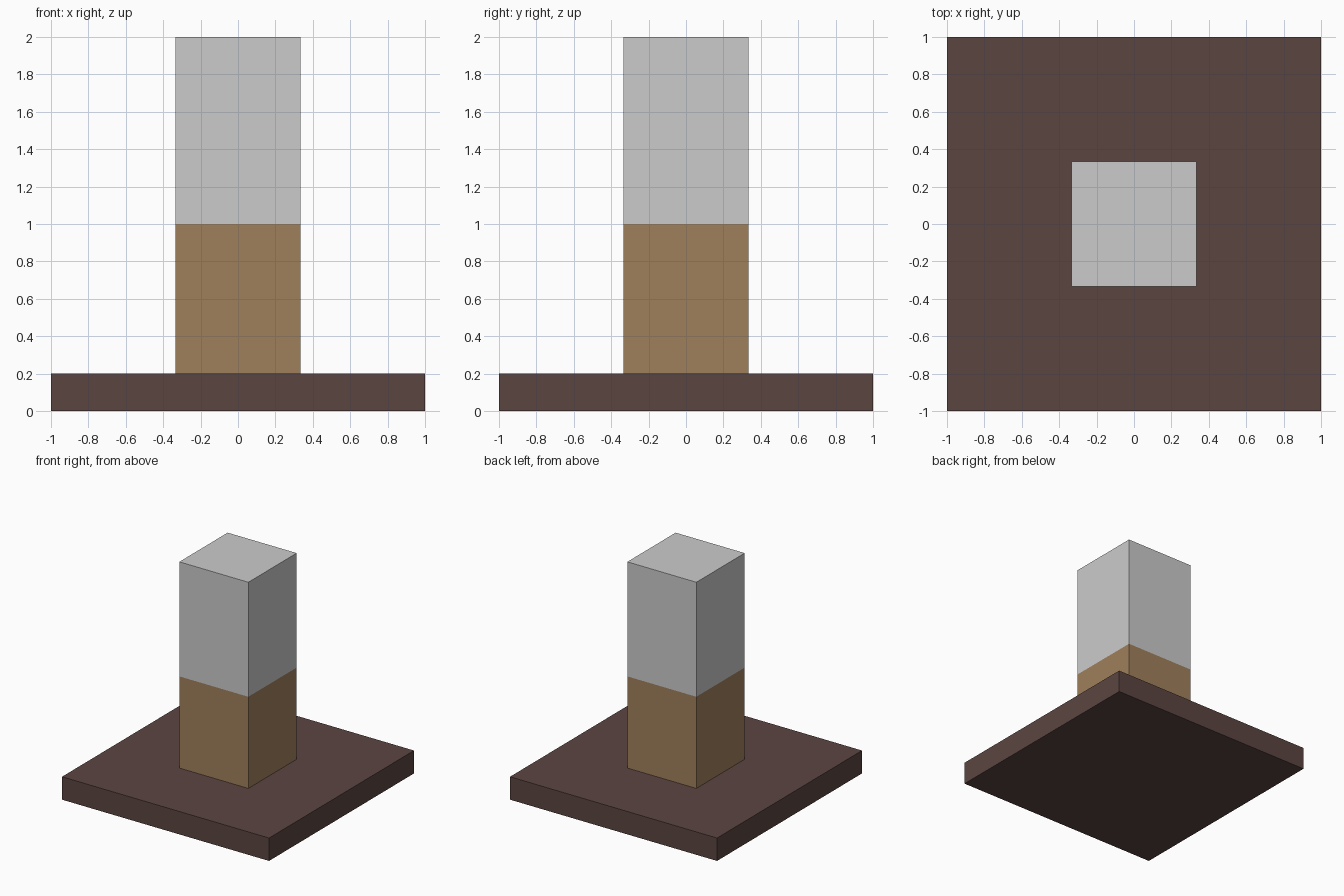
import bpy

if "Cube" in bpy.data.objects:
    bpy.data.objects.remove(bpy.data.objects["Cube"])


def make_material(name, color):
    mat = bpy.data.materials.new(name)
    mat.diffuse_color = (*color, 1.0)
    mat.use_nodes = True
    mat.node_tree.nodes["Principled BSDF"].inputs["Base Color"].default_value = mat.diffuse_color
    return mat


def box(name, width, z_min, z_max, mat=None):
    """Square, flat-shaded block centred on the z axis."""
    bpy.ops.mesh.primitive_cube_add(size=1, location=(0, 0, (z_min + z_max) / 2))
    obj = bpy.context.object
    obj.name = name
    obj.scale = (width, width, z_max - z_min)
    bpy.ops.object.transform_apply(location=False, rotation=False, scale=True)
    if mat:
        obj.data.materials.append(mat)
    return obj


dark_wood = make_material("dark_wood", (0.105, 0.060, 0.053))
light_wood = make_material("light_wood", (0.352, 0.216, 0.107))

COLUMN = 2 / 3  # column width

# Wide slab at the bottom
box("base_slab", 2.0, 0.0, 0.2, dark_wood)
# Wooden lower half of the column
box("lower_column", COLUMN, 0.2, 1.0, light_wood)
# Grey upper half of the column
box("upper_column", COLUMN, 1.0, 2.0)
